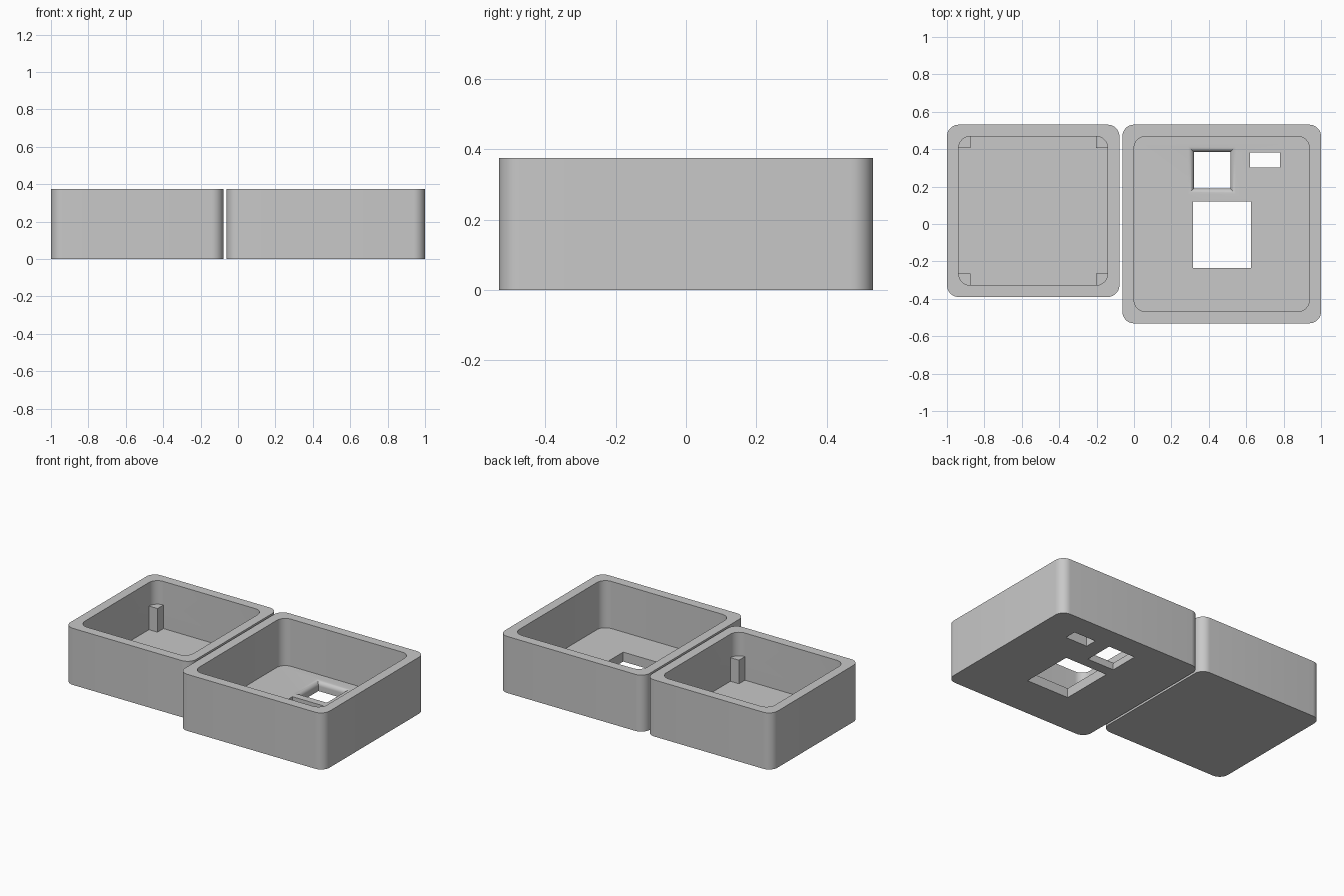
import bpy, bmesh, math

cube = bpy.data.objects.get("Cube")
if cube:
    bpy.data.objects.remove(cube, do_unlink=True)

HEIGHT = 0.375
WALL = 0.0625      # also the floor thickness and corner radius
FILLET = 0.03

grey = bpy.data.materials.new("light_grey")
grey.use_nodes = True
GREY = (0.58, 0.58, 0.58, 1)
grey.diffuse_color = GREY
grey.node_tree.nodes["Principled BSDF"].inputs["Base Color"].default_value = GREY


def outline(x0, x1, y0, y1, radius=0, steps=10):
    """Counter-clockwise rectangle with optional rounded corners."""
    if not radius:
        return [(x0, y0), (x1, y0), (x1, y1), (x0, y1)]
    centres = [(x1 - radius, y1 - radius), (x0 + radius, y1 - radius),
               (x0 + radius, y0 + radius), (x1 - radius, y0 + radius)]
    pts = []
    for i, (cx, cy) in enumerate(centres):
        for k in range(steps + 1):
            a = math.pi / 2 * (i + k / steps)
            pts.append((cx + radius * math.cos(a), cy + radius * math.sin(a)))
    return pts


def loft(name, layers):
    """Closed solid through a stack of (outline, z) layers."""
    bm = bmesh.new()
    rings = [[bm.verts.new((x, y, z)) for x, y in pts] for pts, z in layers]
    for low, high in zip(rings, rings[1:]):
        n = len(low)
        for i in range(n):
            j = (i + 1) % n
            bm.faces.new((low[i], low[j], high[j], high[i]))
    bm.faces.new(rings[0][::-1])
    bm.faces.new(rings[-1])
    mesh = bpy.data.meshes.new(name)
    bm.to_mesh(mesh)
    bm.free()
    mesh.materials.append(grey)
    obj = bpy.data.objects.new(name, mesh)
    bpy.context.collection.objects.link(obj)
    return obj


def prism(name, rect, z0, z1, radius=0):
    pts = outline(*rect, radius)
    return loft(name, [(pts, z0), (pts, z1)])


def select_only(obj):
    bpy.ops.object.select_all(action='DESELECT')
    obj.select_set(True)
    bpy.context.view_layer.objects.active = obj


def combine(obj, other, operation):
    """Apply a boolean and remove the helper solid."""
    select_only(obj)
    mod = obj.modifiers.new("boolean", 'BOOLEAN')
    mod.operation, mod.solver, mod.object = operation, 'EXACT', other
    bpy.ops.object.modifier_apply(modifier=mod.name)
    bpy.data.objects.remove(other, do_unlink=True)


def open_box(name, rect):
    x0, x1, y0, y1 = rect
    box = prism(name, rect, 0, HEIGHT, WALL)
    inner = (x0 + WALL, x1 - WALL, y0 + WALL, y1 - WALL)
    combine(box, prism("cavity", inner, WALL, HEIGHT + 0.1, WALL), 'DIFFERENCE')
    return box, inner


# Smaller box with a short post in each corner
small_box, (ix0, ix1, iy0, iy1) = open_box("small_box", (-1, -0.078, -0.39, 0.531))
for px in (ix0, ix1 - WALL):
    for py in (iy0, iy1 - WALL):
        post = prism("corner_post", (px, px + WALL, py, py + WALL), WALL / 2, 0.219)
        combine(small_box, post, 'UNION')

# Larger box with openings in its floor
large_box, _ = open_box("large_box", (-0.0625, 1, -0.531, 0.531))
for rect in ((0.315, 0.625, -0.235, 0.12), (0.62, 0.78, 0.303, 0.382)):
    combine(large_box, prism("floor_opening", rect, -0.1, 0.2), 'DIFFERENCE')

# Square opening with a rounded upper lip
layers = [(outline(0.32, 0.515, 0.19, 0.385), -0.1)]
for k in range(9):
    a = math.pi / 2 * k / 8
    grow = FILLET * (1 - math.cos(a))
    layers.append((outline(0.32 - grow, 0.515 + grow, 0.19 - grow, 0.385 + grow),
                   WALL - FILLET + FILLET * math.sin(a)))
layers.append((layers[-1][0], 0.2))
combine(large_box, loft("rounded_opening", layers), 'DIFFERENCE')

for box in (small_box, large_box):
    select_only(box)
    bpy.ops.object.shade_smooth_by_angle(angle=math.radians(30))
